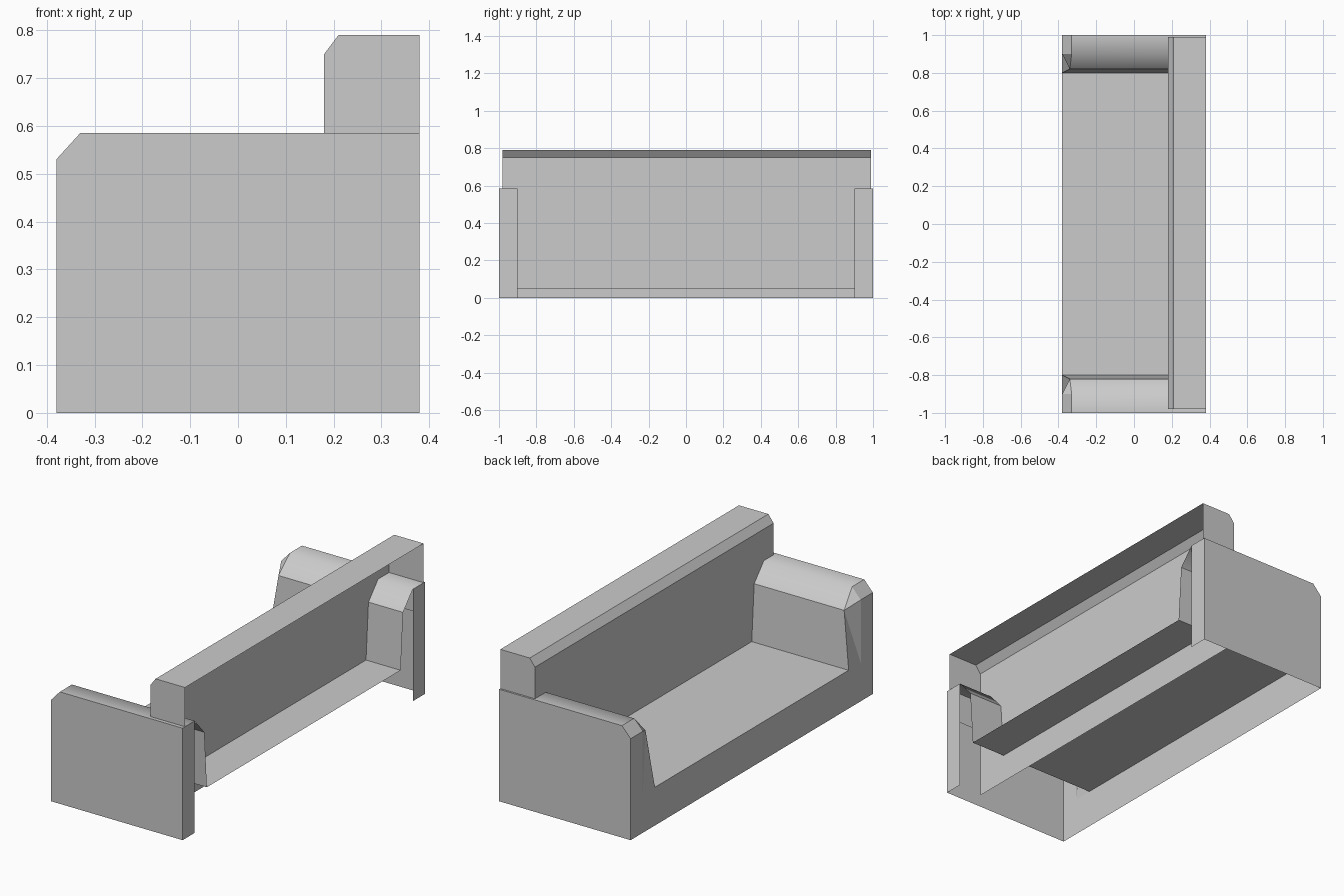
import bpy
import bmesh

if "Cube" in bpy.data.objects:
    bpy.data.objects.remove(bpy.data.objects["Cube"])


def shell(name, pts, faces, smooth=(), mirror=False):
    """Open sheet part built from a few named corner points."""
    bm = bmesh.new()
    v = {k: bm.verts.new(p) for k, p in pts.items()}
    for f in faces:
        face = bm.faces.new([v[k] for k in f])
        face.smooth = f in smooth
    bmesh.ops.recalc_face_normals(bm, faces=bm.faces)
    me = bpy.data.meshes.new(name)
    bm.to_mesh(me)
    bm.free()
    ob = bpy.data.objects.new(name, me)
    bpy.context.collection.objects.link(ob)
    if mirror:
        m = ob.modifiers.new("Mirror", 'MIRROR')
        m.use_axis = (False, True, False)
    return ob


F, R = -0.38, 0.38      # front and rear of the sofa
SEAT, ARM = 0.20, 0.585  # seat and arm heights

# Armrests: hollow, open underneath, mirrored to the other end
arm_points = {
    'a': (F, 0.80, SEAT), 'A': (R, 0.80, SEAT),
    'b': (-0.34, 0.82, 0.495), 'B': (R, 0.82, 0.495),
    'c': (-0.33, 0.90, ARM), 'C': (R, 0.90, ARM),
    'd': (-0.33, 1.0, ARM), 'D': (R, 1.0, ARM),
    'g': (F, 0.90, 0.53), 'h': (F, 1.0, 0.53),
    'e': (F, 1.0, 0), 'E': (R, 1.0, 0),
    'f': (F, 0.90, 0), 'G': (R, 0.90, 0),
    's': (F, 0.90, SEAT),
}
arm_faces = [
    "aABb", "bBCc", "cCDd",   # inner side, shoulder, top
    "cdhg", "dDEeh",          # front chamfer, outer end
    "ghefs",                  # front post
    "abs", "bgs", "bcg",      # slanted front corner
    "CGED",                   # rear post
]
shell("armrests", arm_points, arm_faces, smooth=("bBCc", "cCDd"), mirror=True)

# Seat with the front panel below it
shell("seat", {
    'a': (R, -0.80, SEAT), 'b': (R, 0.80, SEAT),
    'c': (F, 0.80, SEAT), 'd': (F, -0.80, SEAT),
    'p': (F, 0.90, SEAT), 'q': (F, 0.90, 0),
    'r': (F, -0.90, 0), 's': (F, -0.90, SEAT),
}, ["abcd", "dcpqrs"])

# Backrest: chamfered profile swept along the sofa, open at the rear
profile = [(0.18, 0.05), (0.18, 0.42), (0.18, 0.75),
           (0.21, 0.79), (R, 0.79), (R, 0.42)]
back_points = {}
for keys, y in (("abcdef", -0.98), ("ABCDEF", 0.99)):
    for k, (x, z) in zip(keys, profile):
        back_points[k] = (x, y, z)
shell("backrest", back_points,
      ["abBA", "bcCB", "cdDC", "deED", "bfedc", "BCDEF"])
